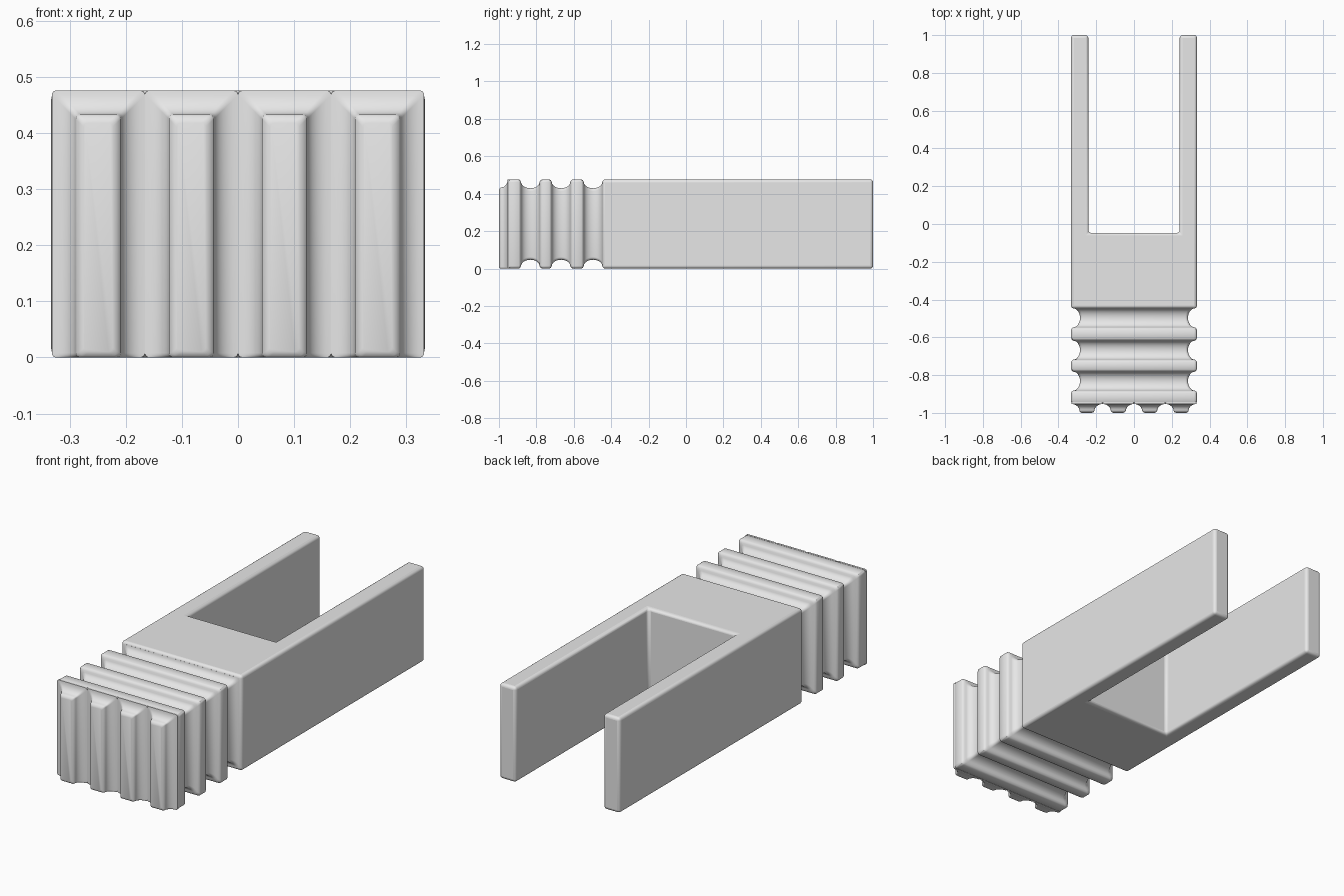
import bpy, bmesh
from math import sin, cos, pi

cube = bpy.data.objects.get("Cube")
if cube:
    bpy.data.objects.remove(cube, do_unlink=True)

W, H = 0.333, 0.476          # half width, height
LIP, DEPTH = 0.012, 0.047    # rounded lip and groove depth
GROOVE = 0.05                # groove half width

grey = bpy.data.materials.new("light_grey")
grey.use_nodes = True
grey.diffuse_color = (0.8, 0.8, 0.8, 1)
grey.node_tree.nodes["Principled BSDF"].inputs["Base Color"].default_value = (0.8, 0.8, 0.8, 1)


def finish(name, bm):
    bmesh.ops.recalc_face_normals(bm, faces=bm.faces)
    mesh = bpy.data.meshes.new(name)
    bm.to_mesh(mesh)
    bm.free()
    mesh.materials.append(grey)
    obj = bpy.data.objects.new(name, mesh)
    bpy.context.collection.objects.link(obj)
    return obj


def smooth(obj):
    bpy.ops.object.select_all(action="DESELECT")
    obj.select_set(True)
    bpy.context.view_layer.objects.active = obj
    bpy.ops.object.shade_smooth_by_angle(angle=pi / 5)


def rounded_rect(x0, x1, z0, z1, r, steps=4):
    """Outline of a rectangle with rounded corners."""
    pts = []
    corners = [(x1 - r, z1 - r), (x0 + r, z1 - r), (x0 + r, z0 + r), (x1 - r, z0 + r)]
    for i, (cx, cz) in enumerate(corners):
        for k in range(steps + 1):
            a = (i + k / steps) * pi / 2
            pts.append((cx + r * cos(a), cz + r * sin(a)))
    return pts


def loft(name, sections):
    """Skin a row of (y, outline) sections and cap both ends."""
    bm = bmesh.new()
    rings = [[bm.verts.new((x, y, z)) for x, z in outline] for y, outline in sections]
    for a, b in zip(rings, rings[1:]):
        n = len(a)
        for i in range(n):
            j = (i + 1) % n
            bm.faces.new((a[i], a[j], b[j], b[i]))
    bm.faces.new(rings[0])
    bm.faces.new(rings[-1])
    obj = finish(name, bm)
    smooth(obj)
    return obj


# Grip: block whose section shrinks at each ring groove
profile = [(-0.953, LIP), (-0.948, 0.004), (-0.941, 0)]
for c in (-0.832, -0.668, -0.497):
    profile += [(c - 0.062, 0), (c - 0.055, 0.004)]
    for k in range(13):
        a = pi * k / 12
        profile.append((c - GROOVE * cos(a), LIP + (DEPTH - LIP) * sin(a)))
    if c < -0.5:
        profile += [(c + 0.055, 0.004), (c + 0.062, 0)]
profile.append((-0.4, 0.02))
loft("grooved_grip", [
    (y, rounded_rect(-W + d, W - d, d, H - d, 0.015)) for y, d in profile])

# Front ribs: concave flanks and top, straight underside
flare = [(-0.943, DEPTH), (-0.953, DEPTH)]
for k in range(1, 8):
    a = pi / 2 * k / 7
    flare.append((-0.953 - 0.036 * (1 - cos(a)), DEPTH * (1 - sin(a)) + 0.004 * sin(a)))
flare += [(-0.992, 0.002), (-0.997, -0.003), (-1.0, -0.01)]
for i in range(4):
    cx = (i - 1.5) * 0.166
    sections = []
    for y, e in flare:
        w = 0.036 + e
        bottom = max(0.0, -e)
        sections.append((y, rounded_rect(cx - w, cx + w, bottom, 0.429 + e, 0.008)))
    loft("front_rib_%d" % (i + 1), sections)

# Fork: U-shaped plan raised to full height, all edges rounded
half = [(W, -0.447), (W, 1.0), (0.242, 1.0), (0.242, -0.047)]
plan = half + [(-x, y) for x, y in reversed(half)]
bm = bmesh.new()
base = bm.faces.new([bm.verts.new((x, y, 0)) for x, y in plan])
up = bmesh.ops.extrude_face_region(bm, geom=[base], use_keep_orig=True)
bmesh.ops.translate(bm, vec=(0, 0, H),
                    verts=[g for g in up["geom"] if isinstance(g, bmesh.types.BMVert)])
fork = finish("fork_body", bm)
bevel = fork.modifiers.new("rounded_edges", "BEVEL")
bevel.width = 0.015
bevel.segments = 4
bevel.limit_method = "ANGLE"
smooth(fork)
